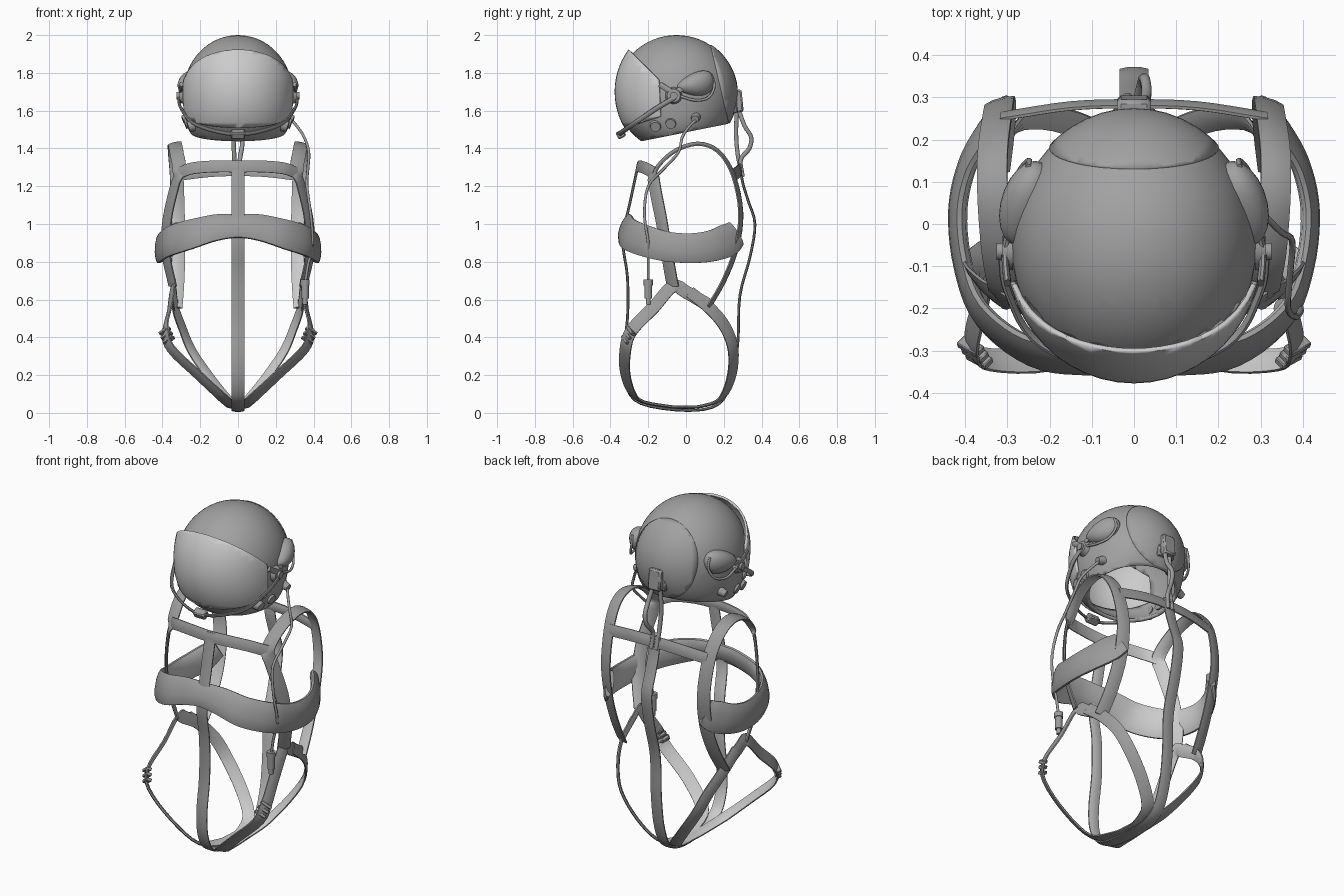
import bpy, bmesh, math
from mathutils import Vector, Matrix, Euler

if "Cube" in bpy.data.objects:
    bpy.data.objects.remove(bpy.data.objects["Cube"])


def mat(name, g):
    m = bpy.data.materials.new(name)
    m.diffuse_color = (g, g, g, 1)
    m.use_nodes = True
    m.node_tree.nodes["Principled BSDF"].inputs["Base Color"].default_value = m.diffuse_color
    return m


OUTER, INNER = mat("webbing_outer", 0.33), mat("webbing_inner", 0.85)
SHELL, VISOR = mat("shell_grey", 0.36), mat("visor_light", 1.0)


def finish(bm, name, angle=40, thick=0, mats=(OUTER,)):
    bmesh.ops.recalc_face_normals(bm, faces=bm.faces)
    me = bpy.data.meshes.new(name)
    bm.to_mesh(me)
    bm.free()
    for m in mats:
        me.materials.append(m)
    ob = bpy.data.objects.new(name, me)
    bpy.context.collection.objects.link(ob)
    if thick:
        m = ob.modifiers.new("thickness", 'SOLIDIFY')
        m.thickness, m.offset = thick, -1
    bpy.ops.object.select_all(action='DESELECT')
    ob.select_set(True)
    bpy.context.view_layer.objects.active = ob
    bpy.ops.object.shade_smooth_by_angle(angle=math.radians(angle))
    return ob


def spline(pts, steps):
    # Catmull-Rom through the path points
    v = [Vector(p) for p in pts]
    v = [v[0] * 2 - v[1]] + v + [v[-1] * 2 - v[-2]]
    out = []
    for i in range(1, len(v) - 2):
        a, b, c, d = v[i - 1:i + 3]
        for k in range(steps):
            t = k / steps
            out.append(0.5 * (2 * b + (c - a) * t + (2 * a - 5 * b + 4 * c - d) * t * t
                              + (3 * b - a - 3 * c + d) * t ** 3))
    return out + [v[-2]]


def strap(name, pts, width=0.07, thick=0.018, center=(0, 0, 0.75), steps=4, sides=8):
    # webbing or tube swept along a path; a 4th coordinate scales the width
    path = spline([tuple(p) + (1,) if len(p) == 3 else p for p in pts], steps)
    bm = bmesh.new()
    rings = []
    for i, q in enumerate(path):
        p = q.to_3d()
        t = (path[min(i + 1, len(path) - 1)].to_3d() - path[max(i - 1, 0)].to_3d()).normalized()
        side = t.cross(p - Vector(center)).normalized()
        n = side.cross(t)
        rings.append([bm.verts.new(p + side * math.cos(a) * width / 2 * q[3] * 1.05 + n * math.sin(a) * thick / 2)
                      for a in (2 * math.pi * (k + 0.5) / sides for k in range(sides))])
    for r0, r1 in zip(rings, rings[1:]):
        for k in range(sides):
            j = (k + 1) % sides
            f = bm.faces.new((r0[k], r0[j], r1[j], r1[k]))
            # lighter lining on the body side of flat webbing
            f.material_index = int(width > 0.05 and sides / 2 - 1 < k < sides - 1)
    bm.faces.new(rings[0])
    bm.faces.new(rings[-1])
    return finish(bm, name, 50, 0, (OUTER, INNER))


def tube(name, pts, d=0.018, steps=4):
    return strap(name, pts, d, d, (0.013, -0.7, 0.9), steps)


def ellipsoid(loc, size, u=48, v=32):
    bm = bmesh.new()
    bmesh.ops.create_uvsphere(bm, u_segments=u, v_segments=v, radius=1,
                              matrix=Matrix.Translation(loc) @ Matrix.Diagonal((*size, 1)))
    return bm


def widen_jaw(bm):
    for v in bm.verts:
        v.co.x *= 1 + 4 * min(max(0, 1.69 - v.co.z), 0.27) ** 2


def cut(bm, co, no, clear=True):
    bmesh.ops.bisect_plane(bm, geom=bm.verts[:] + bm.edges[:] + bm.faces[:],
                           plane_co=co, plane_no=no, clear_outer=clear)


def box(name, loc, size, rot=(0, 0, 0)):
    bm = bmesh.new()
    bmesh.ops.create_cube(bm, size=1, matrix=Matrix.Translation(loc) @ Euler(rot).to_matrix().to_4x4()
                          @ Matrix.Diagonal((*size, 1)))
    bmesh.ops.bevel(bm, geom=bm.edges[:], offset=min(size) * 0.15, segments=1, affect='EDGES')
    return finish(bm, name)


def disc(name, loc, r, depth, axis=(1, 0, 0), r2=None):
    bm = bmesh.new()
    m = Vector((0, 0, 1)).rotation_difference(Vector(axis)).to_matrix().to_4x4()
    bmesh.ops.create_cone(bm, cap_ends=True, segments=20, radius1=r, radius2=r if r2 is None else r2,
                          depth=depth, matrix=Matrix.Translation(loc) @ m)
    return finish(bm, name)


# Visor outline: slanted brow plane, upright rear plane, slanted chin plane
planes = [(Vector((0, -0.3, 1.92)), Vector((0, 0.707, 0.707))),
          (Vector((0, -0.14, 1.7)), Vector((0, 1, 0.05))),
          (Vector((0, -0.35, 1.5)), Vector((0, 0.3, -0.95)))]
NECK = ((0, -0.25, 1.435), (0, 0.095, -0.47))

# Helmet shell with face opening and neck opening; edges tuck under the visor
bm = ellipsoid((0, -0.05, 1.69), (0.29, 0.32, 0.31))
widen_jaw(bm)
cut(bm, *NECK)
tucked = [(c - n * 0.03, n) for c, n in planes]
for co, no in tucked:
    cut(bm, co, no, False)
face = [f for f in bm.faces if all((f.calc_center_median() - c).dot(n) < 0 for c, n in tucked)]
bmesh.ops.delete(bm, geom=face, context='FACES')
finish(bm, "helmet_shell", 40, 0.02, (SHELL,))

# Rear helmet cap
bm = ellipsoid((0, -0.05, 1.69), (0.295, 0.325, 0.314))
widen_jaw(bm)
cut(bm, (0, 0.13, 1.96), (0, -0.43, -0.1))
cut(bm, *NECK)
finish(bm, "rear_cap", 40, 0.012, (SHELL,))

# Bulging visor
bm = ellipsoid((0, -0.068, 1.70), (0.302, 0.31, 0.345))
for v in bm.verts:
    v.co.x *= 1 + 2 * min(abs(v.co.z - 1.7), 0.25) ** 2
for co, no in planes:
    cut(bm, co, no)
finish(bm, "visor", 40, 0.012, (VISOR,))

# Visor bail, chin latch
bail = ((.315, -.06, 1.67), (.3, -.16, 1.61), (.22, -.285, 1.525))
strap("visor_bail", [(-x, y, z) for x, y, z in bail] + [(0, -.355, 1.475)] + list(bail[::-1]),
      0.026, 0.016, (0, 0, 1.8), 6)
box("chin_latch", (0, -0.345, 1.475), (0.075, 0.045, 0.04), (0.5, 0, 0))

for s, tag in ((1, "right"), (-1, "left")):
    # Teardrop ear pod, rounder at the rear and narrowing to the front
    bm = ellipsoid((0, 0, 0), (0.062, 0.1, 0.075), 20, 14)
    for v in bm.verts:
        v.co.z *= 0.85 + 3 * v.co.y
        v.co += Vector((s * (0.255 - 0.2 * v.co.y), 0.05, 1.74 + 0.15 * v.co.y))
    finish(bm, "ear_pod_" + tag, 60, 0, (SHELL,))
    strap("ear_pod_trim_" + tag, [(s * .3, -.04, 1.68), (s * .3, .05, 1.655), (s * .275, .12, 1.67),
                                  (s * .25, .15, 1.73), (s * .25, .135, 1.79)], 0.014, 0.014, (0, 0, 1.7))
    # Visor pivot and jaw knobs
    disc("visor_pivot_" + tag, (s * .3, -.065, 1.68), .045, .026, (s, 0, 0), .035)
    disc("pivot_knob_" + tag, (s * .313, -.065, 1.68), .02, .026, (s, 0, 0))
    strap("pivot_arm_" + tag, [(s * .3, -.14, 1.74), (s * .305, -.065, 1.7), (s * .29, .02, 1.74)],
          .03, .018, (0, 0, 1.7))
    for i, (x, y, z, r) in enumerate(((.245, -.16, 1.52, .035), (.262, -.08, 1.535, .035),
                                      (.275, .05, 1.56, .026))):
        disc(f"jaw_knob_{tag}_{i}", (s * x, y, z), r, .04, (s * .9, -.1, -.3), r * .75)

    # Shoulder strap: chest, over the shoulder, down the back to the hip
    strap("shoulder_strap_" + tag, [(s * x, y, z) for x, y, z in (
        (.345, -.07, .67), (.38, -.10, .84), (.375, -.13, 1.02), (.335, -.165, 1.2), (.31, -.165, 1.28),
        (.325, -.07, 1.38), (.335, .06, 1.425), (.335, .17, 1.385), (.325, .25, 1.26), (.318, .29, 1.06),
        (.315, .265, .87), (.32, .2, .7), (.33, .12, .56))], .075, .018, (s * .23, 0, .95))
    # Hip crossing strap into the front leg loop
    strap("front_leg_strap_" + tag, [(s * x, y, z) for x, y, z in (
        (.33, .12, .57), (.34, 0, .64), (.345, -.07, .67), (.36, -.17, .56), (.385, -.285, .44),
        (.355, -.32, .34), (.21, -.32, .2), (.075, -.26, .075), (.03, -.1, .035), (.02, 0, .03))],
        .072, .018, (0, 0, .55))
    # Rear leg loop
    strap("rear_leg_strap_" + tag, [(s * x, y, z) for x, y, z in (
        (.34, .02, .64), (.33, .13, .55), (.295, .21, .45), (.245, .25, .33), (.15, .24, .19),
        (.06, .185, .075), (.025, .08, .035), (.02, 0, .03))], .068, .018, (0, 0, .5))
    # Adjuster buckles on the thighs
    for k in (-1, 0, 1):
        box(f"leg_buckle_{tag}_{k + 1}", (s * (.377 + k * .01), -.305 + k * .014, .41 + k * .024),
            (.065, .03, .018), (-.5, s * .6, s * .5))

# Chest and upper back cross straps
chest = [(.31, -.17, 1.27), (.24, -.215, 1.295), (.12, -.245, 1.305)]
strap("chest_strap", [(-x, y, z) for x, y, z in chest] + [(0, -.255, 1.305)] + chest[::-1],
      .065, .018, (0, .2, 1.2))
strap("back_strap", [(-.315, .255, 1.26), (-.15, .28, 1.28), (0, .285, 1.285), (.15, .28, 1.28),
                     (.315, .255, 1.26)], .065, .018, (0, -.3, 1.15))

# Padded flotation belt, open at the back
half = [(0, -.325, .99, .85), (.12, -.322, .98, .95), (.25, -.3, .945, 1.05), (.36, -.215, .91, 1.05),
        (.405, -.1, .88, 1), (.418, .03, .872, 1), (.395, .14, .885, 1.05), (.35, .22, .915, 1.1), (.31, .265, .95, .9)]
strap("waist_belt", [(-x, y, z, w) for x, y, z, w in half[:0:-1]] + half, .155, .045, (0, 0, .85), 5, 12)

# Central strap running from the chest, under the crotch and up the back
strap("center_strap", [(0, y, z) for y, z in (
    (-.25, 1.33), (-.295, 1.12), (-.335, .92), (-.31, .72), (-.31, .5), (-.335, .3), (-.32, .15),
    (-.24, .05), (0, .013), (.17, .045), (.245, .18), (.275, .38), (.285, .62), (.34, .83), (.365, 1.0),
    (.33, 1.12), (.3, 1.22), (.285, 1.32))], .07, .016, (0, 0, .7))

# Rear helmet connector and twin hoses
box("rear_connector", (0, .27, 1.65), (.08, .06, .12), (.1, 0, 0))
box("rear_connector_base", (0, .245, 1.63), (.11, .05, .09), (.1, 0, 0))
tube("rear_hose_inner", [(-.02, .27, 1.6), (-.025, .265, 1.48), (-.02, .275, 1.36), (-.015, .3, 1.25)], .024)
tube("rear_hose_outer", [(.02, .28, 1.6), (.03, .31, 1.52), (.025, .345, 1.46), (.02, .335, 1.4),
                         (.01, .29, 1.34), (.015, .3, 1.25)], .024)

# Communication cable with plug on the right side
tube("comm_cable", [(.28, .06, 1.555), (.31, .02, 1.52), (.35, -.02, 1.46), (.375, -.04, 1.38), (.37, -.12, 1.29),
                    (.365, -.2, 1.2), (.385, -.22, 1.05), (.395, -.2, .9), (.37, -.2, .78), (.355, -.2, .68)], .015)
disc("plug_body", (.355, -.2, .655), .02, .1, (0, 0, 1))
disc("plug_collar", (.355, -.2, .69), .024, .03, (0, 0, 1))
disc("plug_tip", (.355, -.2, .595), .013, .04, (0, 0, 1))
